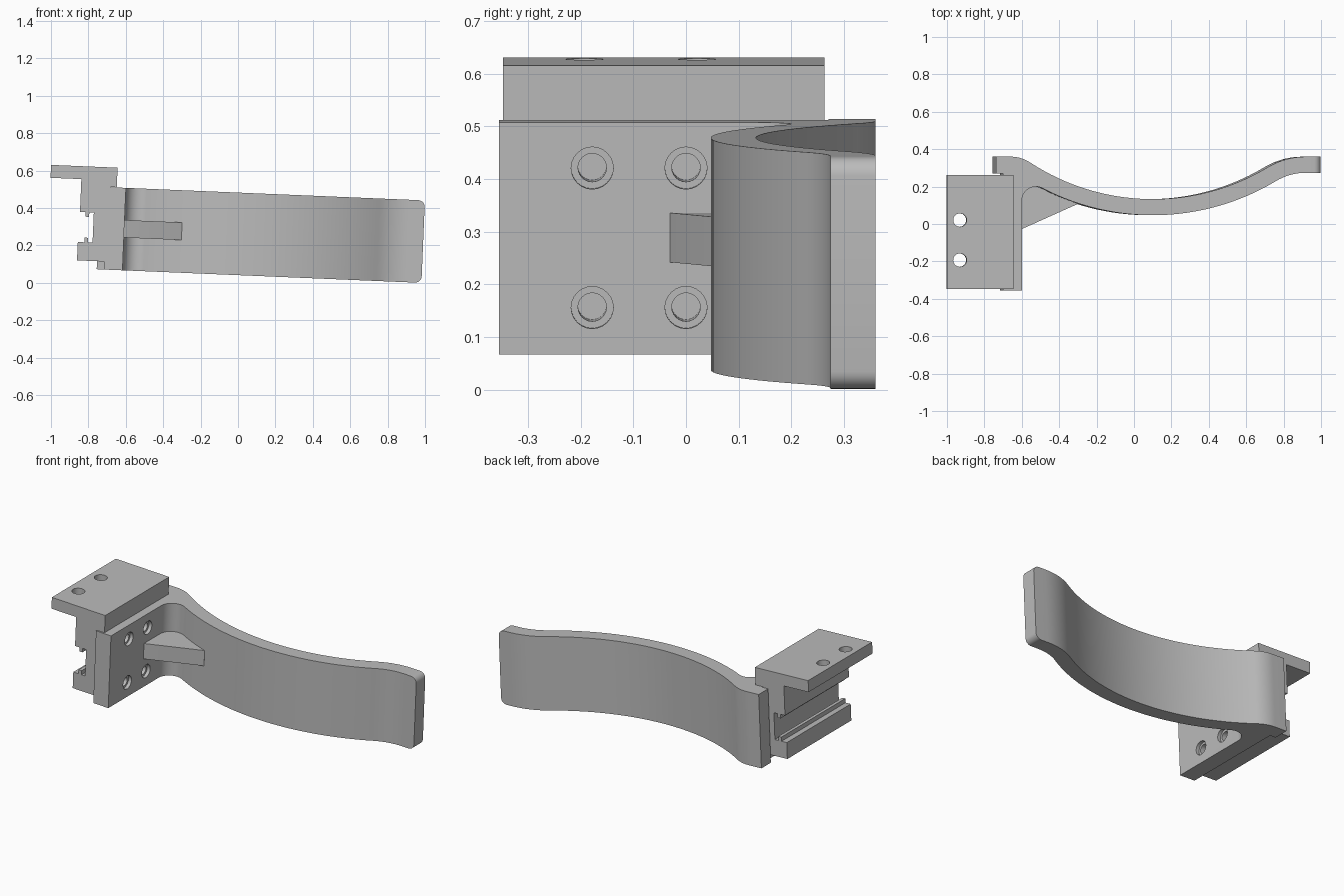
import bpy, bmesh
from math import sin, cos, radians
from mathutils import Matrix, Vector

cube = bpy.data.objects.get("Cube")
if cube:
    bpy.data.objects.remove(cube, do_unlink=True)

TILT = Matrix.Rotation(radians(2.4), 4, 'Y')

grey = bpy.data.materials.new("satin grey")
grey.use_nodes = True
grey.diffuse_color = (0.5, 0.5, 0.5, 1)
grey.node_tree.nodes["Principled BSDF"].inputs["Base Color"].default_value = (0.5, 0.5, 0.5, 1)


def arc(cx, cy, r, start, end, steps):
    angles = [radians(start + (end - start) * i / steps) for i in range(steps + 1)]
    return [(cx + r * cos(a), cy + r * sin(a)) for a in angles]


def add_object(name, bm):
    bmesh.ops.recalc_face_normals(bm, faces=bm.faces)
    mesh = bpy.data.meshes.new(name)
    bm.to_mesh(mesh)
    bm.free()
    mesh.materials.append(grey)
    obj = bpy.data.objects.new(name, mesh)
    bpy.context.collection.objects.link(obj)
    return obj


def extrude(points, to_3d, direction):
    """Solid from a closed profile pushed along a direction."""
    bm = bmesh.new()
    face = bm.faces.new([bm.verts.new(to_3d(a, b)) for a, b in points])
    new = bmesh.ops.extrude_face_region(bm, geom=[face])["geom"]
    bmesh.ops.translate(bm, vec=direction,
                        verts=[v for v in new if isinstance(v, bmesh.types.BMVert)])
    return bm


def drill(obj, centre, axis, radius, depth):
    """Cut a round hole centred on a point."""
    bm = bmesh.new()
    turn = Vector((0, 0, 1)).rotation_difference(Vector(axis)).to_matrix().to_4x4()
    bmesh.ops.create_cone(bm, cap_ends=True, segments=24, radius1=radius, radius2=radius,
                          depth=depth, matrix=Matrix.Translation(centre) @ turn)
    cutter = add_object("hole_cutter", bm)
    cutter.hide_render = True
    mod = obj.modifiers.new("hole", 'BOOLEAN')
    mod.operation = 'DIFFERENCE'
    mod.solver = 'EXACT'
    mod.object = cutter
    bpy.context.view_layer.objects.active = obj
    bpy.ops.object.modifier_apply(modifier=mod.name)
    bpy.data.objects.remove(cutter, do_unlink=True)


# Curved arm and mounting plate share one plan profile
BASE, TOP = 0.041, 0.482
plan = [(-0.6, -0.355)]
plan += arc(-0.525, 0.125, 0.075, 180, 62, 14)
plan += arc(0.1, 1.33, 1.283, -117, -59.5, 32)
plan += arc(0.92, -0.038, 0.312, 121, 90, 8)
plan += [(1, 0.274), (1, 0.36)]
plan += arc(0.92, -0.038, 0.398, 90, 121, 8)
plan += arc(0.1, 1.33, 1.197, -59.5, -123, 32)
plan += arc(-0.66, 0.171, 0.189, 57, 90, 8)
plan += [(-0.738, 0.36), (-0.738, 0.27), (-0.7, 0.27), (-0.7, -0.355)]
bm = extrude(plan, lambda x, y: (x - 0.02, y, BASE), (0, 0, TOP - BASE))
tip = [e for e in bm.edges
       if all(v.co.x > 0.97 for v in e.verts)
       and abs(e.verts[0].co.z - e.verts[1].co.z) < 0.01]
bmesh.ops.bevel(bm, geom=tip, offset=0.035, segments=6, profile=0.5, affect='EDGES')
handle = add_object("handle_arm", bm)

# Stepped screw holes through the plate
for y in (-0.178, 0):
    for z in (0.13, 0.395):
        drill(handle, (-0.62, y, z), (1, 0, 0), 0.04, 0.04)
        drill(handle, (-0.67, y, z), (1, 0, 0), 0.027, 0.16)

# Gusset between plate and arm
web = [(-0.64, -0.035), (-0.62, -0.03), (-0.312, 0.108), (-0.31, 0.13),
       (-0.45, 0.2), (-0.52, 0.23), (-0.64, 0.2)]
gusset = add_object("gusset", extrude(web, lambda x, y: (x, y, 0.216), (0, 0, 0.094)))

# Slotted rail bracket with top flange
section = [(-1.025, 0.588), (-0.669, 0.588), (-0.669, 0.483), (-0.718, 0.483),
           (-0.718, 0.084), (-0.865, 0.084), (-0.865, 0.182), (-0.83, 0.182),
           (-0.83, 0.207), (-0.81, 0.207), (-0.81, 0.182), (-0.786, 0.182),
           (-0.786, 0.343), (-0.81, 0.343), (-0.81, 0.319), (-0.83, 0.319),
           (-0.83, 0.343), (-0.86, 0.343), (-0.86, 0.519), (-1.025, 0.519)]
bracket = add_object("rail_bracket",
                     extrude(section, lambda x, z: (x, -0.347, z), (0, 0.61, 0)))
for y in (-0.193, 0.021):
    drill(bracket, (-0.956, y, 0.55), (0, 0, 1), 0.036, 0.2)

# Lean the whole assembly and smooth the curves
for obj in (handle, gusset, bracket):
    obj.data.transform(TILT)
    bpy.ops.object.select_all(action='DESELECT')
    obj.select_set(True)
    bpy.context.view_layer.objects.active = obj
    bpy.ops.object.shade_smooth_by_angle(angle=radians(30))
